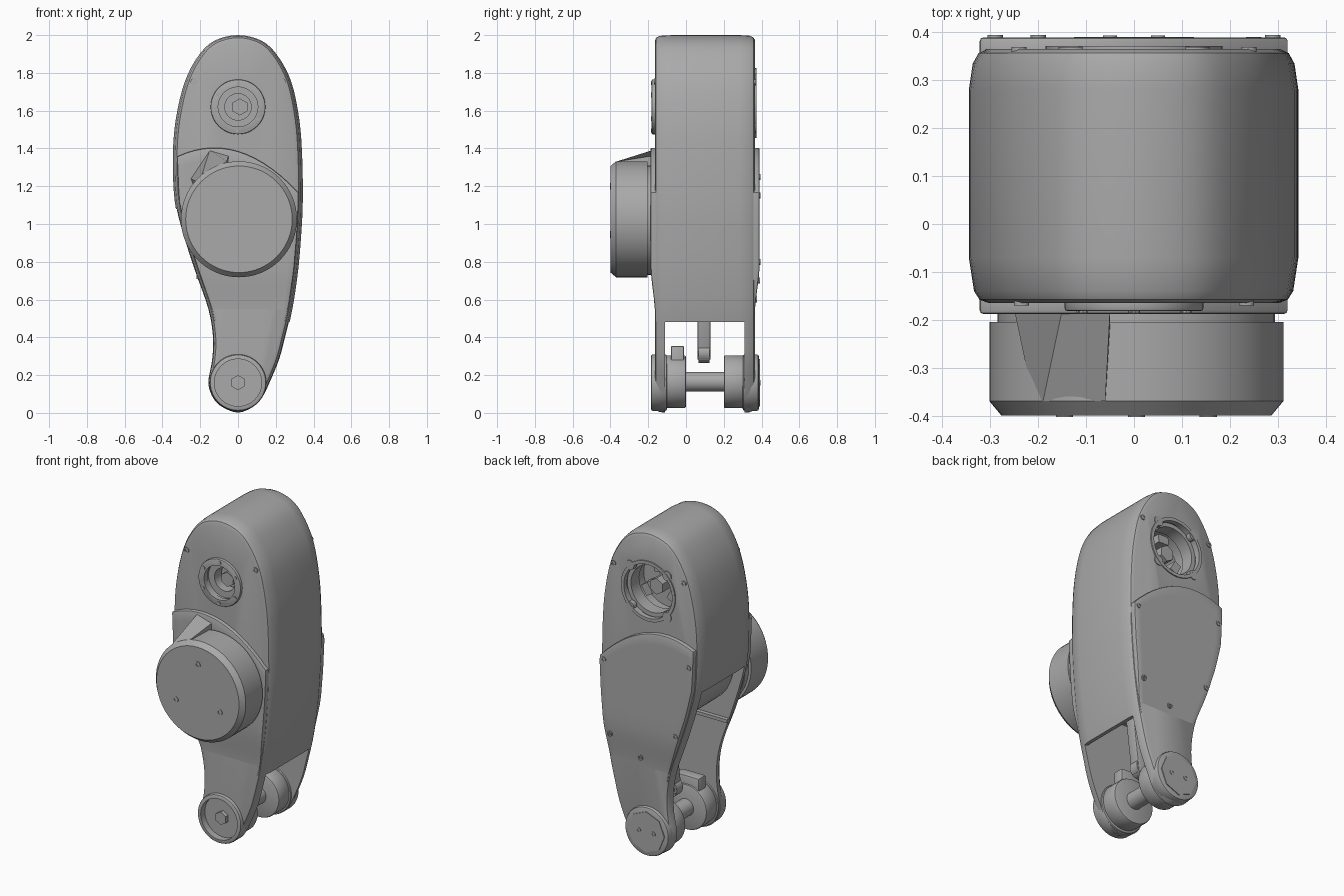
import bpy, bmesh, math
from mathutils import Vector, Matrix

if "Cube" in bpy.data.objects:
    bpy.data.objects.remove(bpy.data.objects["Cube"])

grey = bpy.data.materials.new("satin_grey")
grey.use_nodes = True
grey.diffuse_color = (0.4, 0.4, 0.4, 1)
grey.node_tree.nodes["Principled BSDF"].inputs["Base Color"].default_value = (0.4, 0.4, 0.4, 1)
parts = []


def finish(name, bm, bevel=0.0, keep=True):
    bmesh.ops.recalc_face_normals(bm, faces=bm.faces)
    mesh = bpy.data.meshes.new(name)
    bm.to_mesh(mesh)
    bm.free()
    mesh.materials.append(grey)
    ob = bpy.data.objects.new(name, mesh)
    bpy.context.collection.objects.link(ob)
    if bevel:
        mod = ob.modifiers.new("edge", 'BEVEL')
        mod.width, mod.segments = bevel, 2
        mod.limit_method, mod.angle_limit = 'ANGLE', math.radians(50)
        bake(ob)
    if keep:
        parts.append(ob)
    return ob


def bake(ob):
    bpy.context.view_layer.update()
    dg = bpy.context.evaluated_depsgraph_get()
    mesh = bpy.data.meshes.new_from_object(ob.evaluated_get(dg))
    ob.modifiers.clear()
    ob.data = mesh


def cyl(name, x, z, r, y0, y1, bevel=0.0, sides=48, keep=True):
    bm = bmesh.new()
    bmesh.ops.create_cone(bm, cap_ends=True, segments=sides, radius1=r, radius2=r, depth=y1 - y0)
    bmesh.ops.transform(bm, verts=bm.verts, matrix=Matrix.Translation((x, (y0 + y1) / 2, z))
                        @ Matrix.Rotation(math.pi / 2, 4, 'X'))
    return finish(name, bm, bevel, keep)


def box(name, centre, size, tilt=0.0, bevel=0.0):
    bm = bmesh.new()
    bmesh.ops.create_cube(bm, size=1)
    bmesh.ops.transform(bm, verts=bm.verts, matrix=Matrix.Translation(centre)
                        @ Matrix.Rotation(tilt, 4, 'Y') @ Matrix.Diagonal((*size, 1)))
    return finish(name, bm, bevel)


def loft(name, rings, keep=True):
    bm = bmesh.new()
    rows = [[bm.verts.new(p) for p in ring] for ring in rings]
    n = len(rows[0])
    for a, b in zip(rows, rows[1:]):
        for i in range(n):
            bm.faces.new((a[i], a[(i + 1) % n], b[(i + 1) % n], b[i]))
    bm.faces.new(rows[0])
    bm.faces.new(rows[-1])
    return finish(name, bm, keep=keep)


def cut(cutter, *targets):
    cutter.hide_render = True
    for ob in targets:
        mod = ob.modifiers.new("cut", 'BOOLEAN')
        mod.operation, mod.solver, mod.object = 'DIFFERENCE', 'EXACT', cutter
        bake(ob)
    bpy.data.objects.remove(cutter)


def ring(name, x, z, r, hole, y0, y1, bevel=0.0):
    ob = cyl(name, x, z, r, y0, y1, bevel)
    cut(cyl("ring_cutter", x, z, hole, y0 - 0.1, y1 + 0.1, keep=False), ob)
    return ob


# Outline of the link: height, left edge, right edge
rows = [(1.97, -.125, .125), (1.89, -.21, .21), (1.75, -.283, .283), (1.55, -.33, .325),
        (1.35, -.345, .34), (1.12, -.335, .343), (.95, -.295, .335), (.75, -.23, .318),
        (.55, -.16, .288), (.4, -.135, .253), (.28, -.14, .22), (.16, -.16, .17),
        (.08, -.135, .13), (.03, -.085, .08)]
ctrl = [(0, 2.0)] + [(l, z) for z, l, r in rows] + [(0, 0)] + [(r, z) for z, l, r in reversed(rows)]
ctrl = [Vector(p) for p in ctrl]
loop = []
for i in range(len(ctrl)):
    a, b, c, d = (ctrl[(i + k) % len(ctrl)] for k in (-1, 0, 1, 2))
    for s in range(4):
        t = s / 4
        loop.append(b + (c - a) * t / 2 + (2 * a - 5 * b + 4 * c - d) * t * t / 2
                    + (3 * b - a - 3 * c + d) * t ** 3 / 2)


def section(y, inset, xscale):
    out = []
    for i, p in enumerate(loop):
        t = (loop[(i + 1) % len(loop)] - loop[i - 1]).normalized()
        q = p + Vector((-t.y, t.x)) * inset
        out.append((q.x * xscale, y, q.y))
    return out


def edges(z):
    for (z1, l1, r1), (z0, l0, r0) in zip(rows, rows[1:]):
        if z0 <= z <= z1:
            t = (z - z0) / (z1 - z0)
            return l0 + (l1 - l0) * t, r0 + (r1 - r0) * t


stations = [(-.165, .03, .965), (-.158, .014, .975), (-.14, .004, .98), (-.07, 0, 1),
            (.28, 0, 1), (.335, .003, .985), (.357, .012, .975), (.365, .026, .965)]
body = loft("link_body", [section(*s) for s in stations])

# Fork slot, open high on one side and low on the walled side
slot = [(-.6, 1.08), (-.1, 1.08), (.18, 1.0), (.27, .85), (.23, .5), (.25, .48), (.6, .48), (.6, -.2), (-.6, -.2)]
cut(loft("slot_cutter", [[(x, y, z) for x, z in slot] for y in (-.11, .31)], keep=False), body)


# Raised front and back covers with a slanting arched top edge
def cover(name, base, raised, inner):
    bm = bmesh.new()
    nu, nv = 14, 14
    grid = []
    for j in range(nv + 1):
        line = []
        for i in range(nu + 1):
            z = 1.38 - .88 * j / nv
            for _ in range(4):
                l, r = edges(z)
                x = l + .022 + (r - l - .044) * i / nu
                top = 1.385 - .3 * x - 1.2 * x * x
                z = top + (.48 - top) * j / nv
            f = min(1, max(0, (z - .5) / .3))
            line.append(bm.verts.new((x, base + (raised - base) * f * f * (3 - 2 * f), z)))
        grid.append(line)
    for a, b in zip(grid, grid[1:]):
        for i in range(nu):
            bm.faces.new((a[i], a[i + 1], b[i + 1], b[i]))
    ext = bmesh.ops.extrude_face_region(bm, geom=bm.faces[:], use_keep_orig=True)
    for v in ext["geom"]:
        if isinstance(v, bmesh.types.BMVert):
            v.co.y = inner
    return finish(name, bm, .008)


cover("front_cover", -.163, -.188, -.13)
cover("back_cover", .363, .39, .335)

# Drive housing on the front, with its wedge-shaped cable outlet
cyl("drive_seat", .005, 1.02, .29, -.21, -.17)
drive = cyl("drive_housing", .005, 1.025, .307, -.37, -.205, 0, 64)
bm = bmesh.new()
bmesh.ops.create_cone(bm, cap_ends=True, segments=64, radius1=.307, radius2=.282, depth=.03)
bmesh.ops.transform(bm, verts=bm.verts, matrix=Matrix.Translation((.005, -.385, 1.025))
                    @ Matrix.Rotation(math.pi / 2, 4, 'X'))
finish("drive_cap", bm)
outlet_back = [(-.25, 1.24), (-.15, 1.39), (-.05, 1.36), (-.05, 1.15), (-.2, 1.1)]
outlet_front = [(-.21, 1.22), (-.19, 1.265), (-.06, 1.33), (-.05, 1.15), (-.18, 1.1)]
loft("cable_outlet", [[(x, -.18, z) for x, z in outlet_back], [(x, -.37, z) for x, z in outlet_front]])
for x, z in ((.005, 1.2), (-.145, .945), (.155, .945)):
    ring("drive_screw", x, z, .018, .01, -.403, -.39)

# Actuator and linkage inside the slot
cyl("actuator", 0, 1.06, .26, -.1, .26, .015)
for k in range(6):
    a = k * math.pi / 3
    cyl("actuator_bolt", .2 * math.cos(a), 1.06 + .2 * math.sin(a), .02, .25, .275, 0, 8)
box("link_arm", (.06, .095, .56), (.09, .07, .56), .12, .01)
cyl("link_eye", .03, .32, .055, .065, .125, 0, 24)
box("inner_rib", (-.02, -.1, .72), (.4, .03, .02))

# Upper hub: front flange and back bearing pocket
cut(cyl("hub_cutter", 0, 1.62, .11, -.3, -.04, keep=False), body)
cut(cyl("bearing_cutter", 0, 1.64, .17, .17, .5, keep=False), body)
ring("hub_flange", 0, 1.62, .145, .105, -.182, -.15, .006)
ring("hub_inner_step", 0, 1.62, .115, .07, -.13, -.06)
cyl("hub_core", .01, 1.62, .045, -.12, -.03, 0, 6)
ring("bearing_rim", 0, 1.64, .185, .165, .34, .372)
ring("bearing_step", 0, 1.64, .175, .145, .25, .33)
cyl("bearing_core", 0, 1.64, .05, .16, .29, 0, 6)
for k in range(6):
    a = k * math.pi / 3 + .5
    c, s = math.cos(a), math.sin(a)
    cyl("flange_screw", .125 * c, 1.62 + .125 * s, .01, -.186, -.17, 0, 8)
    if k % 2:
        box("bearing_lug", (.1 * c, .21, 1.64 + .1 * s), (.05, .1, .07), -a)
for k in range(4):
    a = (k + .5) * math.pi / 2
    cyl("bearing_tab", .18 * math.cos(a), 1.64 + .18 * math.sin(a), .03, .34, .37, 0, 16)

# Lower fork bosses, pivot pin and pocket
front_boss = cyl("front_boss", 0, .16, .15, -.186, -.1, .012)
cyl("front_boss_collar", 0, .165, .14, -.11, 0, .01)
box("front_boss_block", (.0, -.045, .28), (.16, .07, .15), 0, .008)
cyl("back_boss", 0, .16, .15, .3, .386, .012)
cyl("back_boss_collar", 0, .165, .14, .2, .31, .01)
cyl("pivot_pin", 0, .165, .052, -.05, .25, 0, 32)
cut(cyl("pocket_cutter", 0, .16, .125, -.3, -.145, keep=False), front_boss, body)
cyl("pocket_nut", 0, .16, .04, -.17, -.13, 0, 6)
cyl("back_boss_plate", 0, .16, .125, .38, .391, 0, 8)
for x in (-.05, .05):
    ring("plate_screw", x, .16, .015, .008, .385, .394)

# Small case screws
for x, z in ((-.235, 1.755), (.235, 1.755)):
    ring("front_screw", x, z, .016, .008, -.17, -.155)
for x, z, y in ((-.24, 1.75, .365), (.24, 1.75, .365), (-.29, 1.25, .39), (.29, 1.15, .39),
                (-.2, .8, .39), (.25, .7, .386), (.05, .6, .372)):
    ring("back_screw", x, z, .016, .008, y - .02, y + .005)

bpy.ops.object.select_all(action='DESELECT')
for ob in parts:
    ob.select_set(True)
bpy.context.view_layer.objects.active = body
bpy.ops.object.shade_smooth_by_angle(angle=math.radians(30))
